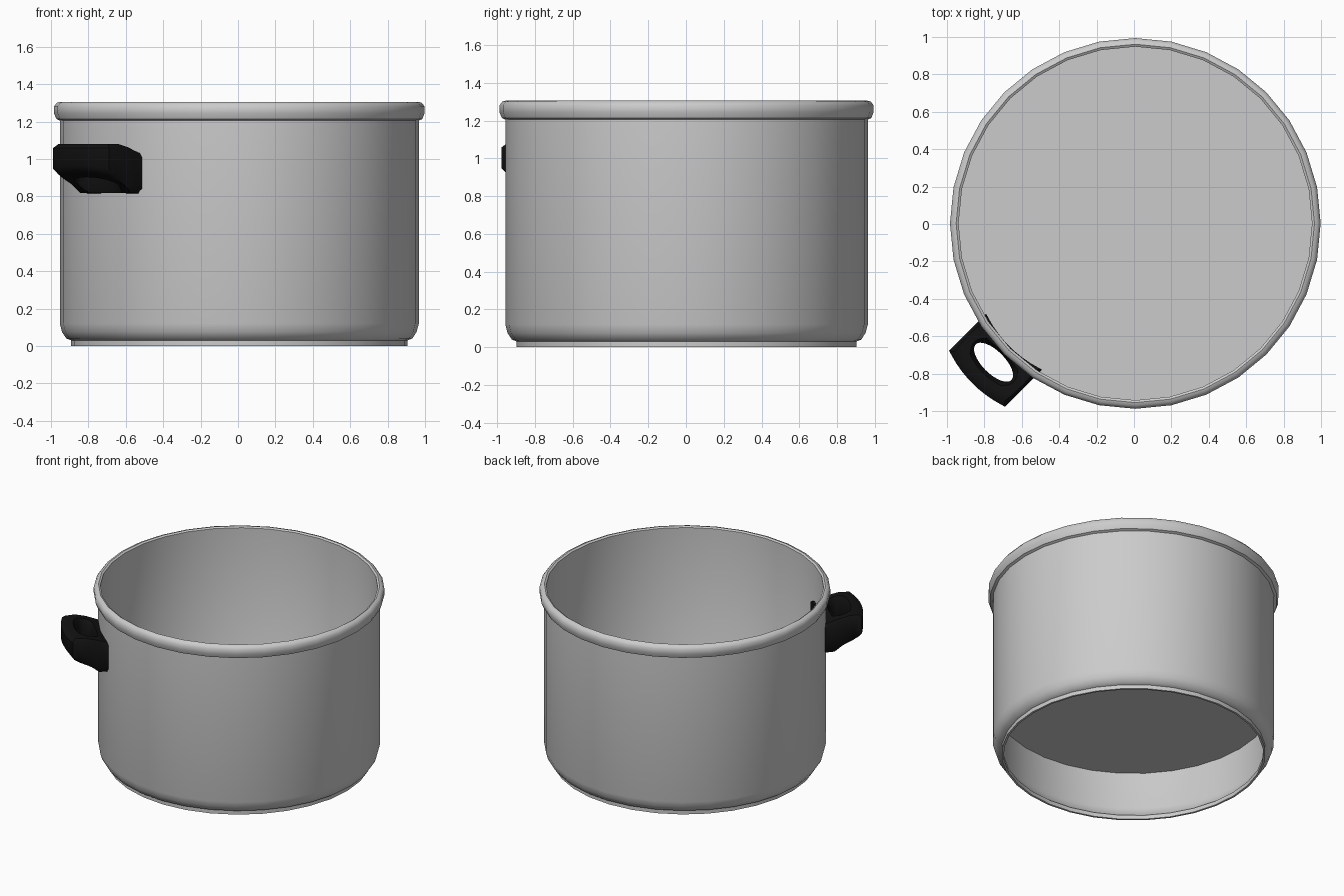
import bpy, bmesh, math
from mathutils import Matrix

if "Cube" in bpy.data.objects:
    bpy.data.objects.remove(bpy.data.objects["Cube"])

CENTRE = (0.007, 0.003)
SIDES = 32


def finish(name, bm, angle=40, mat=None):
    bmesh.ops.recalc_face_normals(bm, faces=bm.faces)
    me = bpy.data.meshes.new(name)
    bm.to_mesh(me)
    bm.free()
    ob = bpy.data.objects.new(name, me)
    bpy.context.collection.objects.link(ob)
    bpy.ops.object.select_all(action='DESELECT')
    ob.select_set(True)
    bpy.context.view_layer.objects.active = ob
    bpy.ops.object.shade_smooth_by_angle(angle=math.radians(angle))
    if mat:
        me.materials.append(mat)
    return ob


def skin(bm, loops):
    # join closed loops of equal length into a closed ring of quads
    for i, a in enumerate(loops):
        b = loops[(i + 1) % len(loops)]
        n = len(a)
        for j in range(n):
            k = (j + 1) % n
            bm.faces.new((a[j], a[k], b[k], b[j]))


def lerp(table, x):
    if x <= table[0][0]:
        return table[0][1]
    for (x0, y0), (x1, y1) in zip(table, table[1:]):
        if x <= x1:
            return y0 + (y1 - y0) * (x - x0) / (x1 - x0)
    return table[-1][1]


# pot wall: foot, rounded lower edge, side, rolled rim, inner side
profile = [(.885, 0), (.9, 0), (.9, .03), (.925, .04), (.948, .075), (.96, .12),
           (.96, 1.205), (.978, 1.213), (.991, 1.245), (.991, 1.28), (.976, 1.3),
           (.958, 1.305), (.945, 1.297), (.945, .12), (.91, .05), (.885, .03)]
bm = bmesh.new()
loops = []
for r, z in profile:
    loops.append([bm.verts.new((CENTRE[0] + r * math.cos(2 * math.pi * i / SIDES),
                                CENTRE[1] + r * math.sin(2 * math.pi * i / SIDES), z))
                  for i in range(SIDES)])
skin(bm, loops)
finish("pot_wall", bm)

# raised floor inside the pot
bm = bmesh.new()
bmesh.ops.create_circle(bm, cap_ends=True, segments=SIDES, radius=.946,
                        matrix=Matrix.Translation((*CENTRE, .395)))
finish("pot_floor", bm)

# side handle: a squarish ring with an oval hole, rising away from the wall
black = bpy.data.materials.new("black_plastic")
black.diffuse_color = (.006, .006, .006, 1)
black.use_nodes = True
black.node_tree.nodes["Principled BSDF"].inputs["Base Color"].default_value = black.diffuse_color
TOP = [(.91, 1.02), (1.02, 1.06), (1.1, 1.08), (1.22, 1.078)]
BOTTOM = [(.91, .815), (1.0, .818), (1.06, .865), (1.12, .89), (1.22, .945)]
SECTION = [(0, .6), (.2, 1), (.5, 1), (.8, 1), (1, .72),
           (1, -.72), (.8, -1), (.5, -1), (.2, -1), (0, -.6)]
HALF = .212
bm = bmesh.new()
loops = []
N = 32
for i in range(N):
    a = 2 * math.pi * i / N
    c, s = math.cos(a), math.sin(a)
    m = max(abs(c), abs(s))
    t_out = HALF * s / m
    bulge = 1 - (t_out / HALF) ** 2
    u0, u1 = .907 + .035 * bulge, 1.187 + .035 * bulge
    u_out = (u0 + u1) / 2 + (u1 - u0) / 2 * c / m
    u_in, t_in = 1.062 + .06 * c, .135 * s
    ring = []
    for k, h in SECTION:
        u, t = u_in + (u_out - u_in) * k, t_in + (t_out - t_in) * k
        top, bot = lerp(TOP, u), lerp(BOTTOM, u)
        # the wall side stays square, the free sides are rounded
        h = math.copysign(max(abs(h), .95), h) if c < -.7 and k == 1 else h
        ring.append(bm.verts.new((u, t, (top + bot) / 2 + h * (top - bot) / 2)))
    loops.append(ring)
skin(bm, loops)
handle = finish("side_handle", bm, 45, black)
handle.location = (0, .012, 0)
handle.rotation_euler = (0, 0, math.radians(225))
